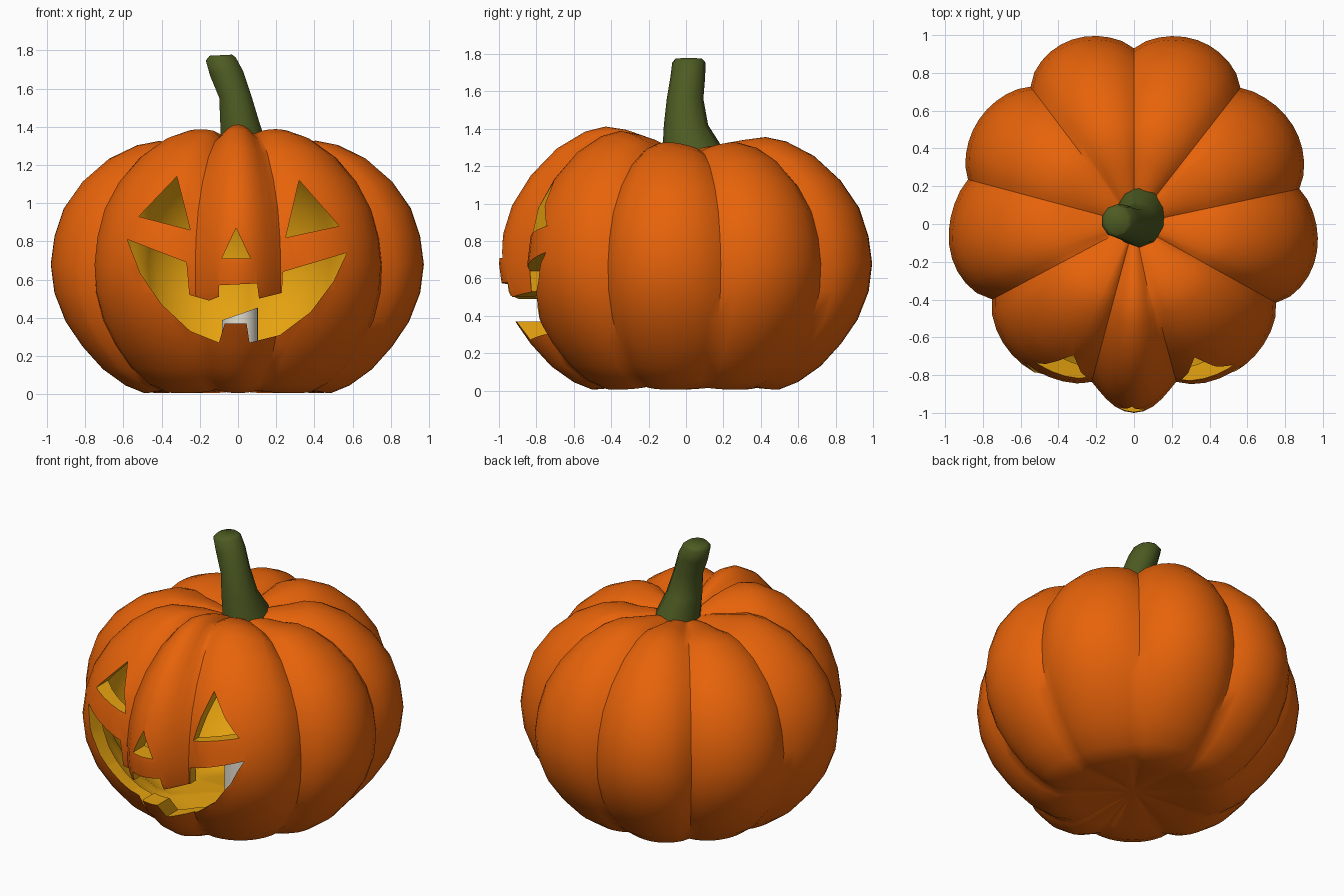
import bpy, bmesh, math

if "Cube" in bpy.data.objects:
    bpy.data.objects.remove(bpy.data.objects["Cube"])


def material(name, rgb):
    m = bpy.data.materials.new(name)
    m.diffuse_color = (*rgb, 1)
    m.use_nodes = True
    m.node_tree.nodes["Principled BSDF"].inputs["Base Color"].default_value = m.diffuse_color
    return m


SKIN = material("orange_skin", (0.80, 0.125, 0.003))
FLESH = material("yellow_flesh", (0.78, 0.36, 0.005))
GREEN = material("stem_green", (0.075, 0.105, 0.016))
WAX = material("candle_wax", (0.78, 0.74, 0.64))


def make_object(name, bm, mats):
    me = bpy.data.meshes.new(name)
    bm.to_mesh(me)
    bm.free()
    ob = bpy.data.objects.new(name, me)
    bpy.context.collection.objects.link(ob)
    for m in mats:
        me.materials.append(m)
    return ob


def activate(ob):
    bpy.ops.object.select_all(action='DESELECT')
    ob.select_set(True)
    bpy.context.view_layer.objects.active = ob


def smooth(ob, degrees):
    activate(ob)
    bpy.ops.object.shade_smooth_by_angle(angle=math.radians(degrees))


def bridge(bm, rings):
    """Quads between successive rings of equal length."""
    faces = []
    for a, b in zip(rings, rings[1:]):
        n = len(a)
        for i in range(n):
            j = (i + 1) % n
            faces.append(bm.faces.new((a[i], a[j], b[j], b[i])))
    return faces


# Grooves: (angle, groove radius, radius of the lobe that follows, roundness)
LOBES = [(12, .895, .99, .8), (52, .915, 1.03, .75), (90, .93, 1.03, .75),
         (127, .91, .99, .75), (165, .91, .985, .75), (208, .85, .95, .75),
         (255, .865, 1.0, 1.15), (285, .865, .95, .75), (331, .86, .98, .75)]
# Half profile from bottom centre to top centre
PROFILE = [(0, .06), (.12, .05), (.25, .035), (.38, .015), (.5, .005), (.6, .045),
           (.72, .13), (.83, .25), (.92, .38), (.98, .53), (1, .68), (.98, .83),
           (.93, .99), (.83, 1.15), (.69, 1.295), (.54, 1.385), (.43, 1.412),
           (.32, 1.395), (.22, 1.36), (.12, 1.31), (0, 1.24)]
MID = 0.68
STEPS = 10


def outline():
    """(angle, radius, depth) around the pumpkin, with a vertex in each groove."""
    pts = []
    for k, (a, g, top, p) in enumerate(LOBES):
        nxt = LOBES[(k + 1) % len(LOBES)]
        a2 = nxt[0] + (360 if nxt[0] < a else 0)
        for s in range(STEPS):
            t = s / STEPS
            base = g + (nxt[1] - g) * t
            r = base + (top - base) * math.sin(math.pi * t) ** p
            pts.append((math.radians(a + (a2 - a) * t), r, r / top))
    return pts


def shell(bm, scale, soften, mat, inward):
    around = [(a, r + (.87 - r) * soften, d + (1 - d) * soften) for a, r, d in outline()]

    def place(r, z, ang, rad, depth):
        k = min(1, r / 0.3)
        front = -math.sin(ang)
        sz = 1 + (depth - 1) * k * (0.6 if z > MID else 0.2)
        # Shoulders are highest at the front and lowest at the sides
        drop = .875 + .09 * front ** 2 + .035 * front - 1
        sz *= 1 + drop * k * max(0, (z - MID) / .73)
        # Grooves get shallower towards the base
        if not inward:
            rad += (rad / depth - rad) * 0.4 * max(0, (MID - z) / MID)
        return (scale * r * rad * math.cos(ang), scale * r * rad * math.sin(ang),
                MID + (z - MID) * sz * scale)

    rings = [[bm.verts.new(place(r, z, *o)) for o in around] for r, z in PROFILE[1:-1]]
    faces = bridge(bm, rings)
    n = len(around)
    for ring, (r, z), top in ((rings[0], PROFILE[0], 0), (rings[-1], PROFILE[-1], 1)):
        c = bm.verts.new((0, 0, MID + (z - MID) * scale))
        for i in range(n):
            a, b = ring[i], ring[(i + 1) % n]
            faces.append(bm.faces.new((a, b, c) if top else (b, a, c)))
    for f in faces:
        f.material_index = mat
        if inward:
            f.normal_flip()


# Hollow pumpkin: orange outside, yellow and smoother inside
bm = bmesh.new()
shell(bm, 1.0, 0, 0, False)
shell(bm, 0.935, 0.5, 1, True)
pumpkin = make_object("pumpkin_shell", bm, [SKIN, FLESH])

# Carved face: outlines in x, z pushed through the front wall
FACE = [
    [(-.52, .93), (-.32, 1.14), (-.25, .86)],
    [(.32, 1.12), (.53, .88), (.25, .82)],
    [(-.01, .87), (.065, .71), (-.085, .71)],
    [(-.58, .81), (-.27, .69), (-.255, .52), (-.15, .49), (-.10, .51), (-.10, .57),
     (.10, .58), (.11, .50), (.23, .53), (.235, .64), (.57, .74), (.50, .59),
     (.38, .43), (.22, .31), (.06, .27), (.045, .37), (-.07, .37), (-.10, .27),
     (-.25, .33), (-.40, .47), (-.51, .63)],
]
bm = bmesh.new()
for pts in FACE:
    front = [bm.verts.new((x, -1.3, z)) for x, z in pts]
    back = [bm.verts.new((x, -0.35, z)) for x, z in pts]
    bridge(bm, [front, back])
    bm.faces.new(front)
    bm.faces.new(back)
bmesh.ops.recalc_face_normals(bm, faces=bm.faces[:])
for f in bm.faces:
    f.material_index = 1
cutter = make_object("face_cutter", bm, [SKIN, FLESH])
cutter.hide_render = True
activate(pumpkin)
mod = pumpkin.modifiers.new("carve", 'BOOLEAN')
mod.operation = 'DIFFERENCE'
mod.solver = 'EXACT'
mod.object = cutter
bpy.ops.object.modifier_apply(modifier=mod.name)
bpy.data.objects.remove(cutter)
smooth(pumpkin, 42)

# Bent stem: centre x, centre y, z, radius x, radius y, tilt
STEM = [(.04, .04, 1.22, .135, .17, 0), (.03, .035, 1.30, .125, .155, 0),
        (.01, .0, 1.42, .105, .115, 0), (-.015, -.005, 1.56, .085, .095, .1),
        (-.06, .01, 1.68, .088, .09, .15), (-.09, .015, 1.755, .08, .086, .1),
        (-.09, .015, 1.775, .06, .068, .05)]
bm = bmesh.new()
rings = []
for cx, cy, z, rx, ry, tilt in STEM:
    ring = []
    for i in range(10):
        a = math.tau * (i + .5) / 10
        x = rx * 1.03 * math.cos(a)
        ring.append(bm.verts.new((cx + x, cy + ry * 1.03 * math.sin(a), z + x * tilt)))
    rings.append(ring)
bridge(bm, rings)
bm.faces.new(rings[-1])
bm.faces.new(rings[0][::-1])
smooth(make_object("stem", bm, [GREEN]), 60)

# Candle inside, with a slanted melted top
bm = bmesh.new()
bmesh.ops.create_cone(bm, cap_ends=True, segments=24, radius1=.095, radius2=.095, depth=.34)
for v in bm.verts:
    slant = v.co.x * .35 if v.co.z > 0 else 0
    v.co = (v.co.x + .01, v.co.y + .01, v.co.z + .25 + slant)
smooth(make_object("candle", bm, [WAX]), 40)
